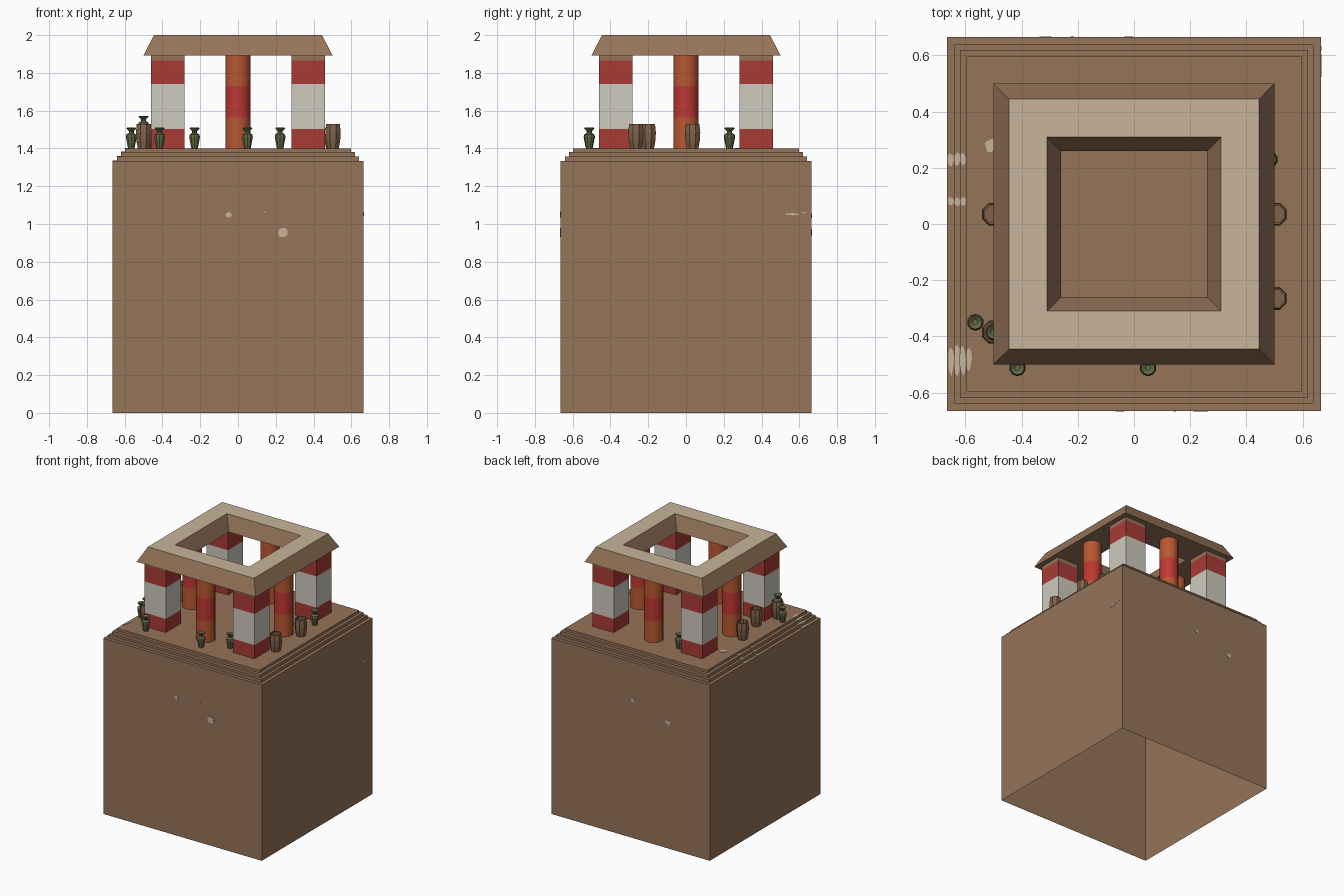
import bpy, bmesh, math, random
from mathutils import Vector

if "Cube" in bpy.data.objects:
    bpy.data.objects.remove(bpy.data.objects["Cube"])

random.seed(4)


def mat(name, hexcol):
    m = bpy.data.materials.new(name)
    lin = []
    for i in (0, 2, 4):
        c = int(hexcol[i:i + 2], 16) / 255
        lin.append(c / 12.92 if c <= 0.04045 else ((c + 0.055) / 1.055) ** 2.4)
    m.diffuse_color = (*lin, 1)
    m.use_nodes = True
    m.node_tree.nodes["Principled BSDF"].inputs["Base Color"].default_value = m.diffuse_color
    return m


CLAY = mat("clay_brown", "957459")
CREAM = mat("cream_plaster", "C8B49B")
RED = mat("dark_red", "A83B35")
WHITE = mat("off_white", "CECABE")
ORANGE = mat("burnt_orange", "B95832")
BRIGHT = mat("bright_red", "BE3833")
OLIVE = mat("olive_green", "666B47")
JAR = mat("jar_brown", "80624A")


def finish(name, bm, mats, rule=None, smooth=False):
    bmesh.ops.recalc_face_normals(bm, faces=bm.faces)
    for f in bm.faces:
        if rule:
            f.material_index = rule(f)
    me = bpy.data.meshes.new(name)
    bm.to_mesh(me)
    bm.free()
    for m in mats:
        me.materials.append(m)
    ob = bpy.data.objects.new(name, me)
    bpy.context.collection.objects.link(ob)
    if smooth:
        bpy.context.view_layer.objects.active = ob
        ob.select_set(True)
        bpy.ops.object.shade_smooth_by_angle(angle=math.radians(40))
        ob.select_set(False)
    return ob


def lathe(name, profile, sides, mats, loc=(0, 0, 0), square=False, rule=None,
          closed=False, cap_bottom=True, cap_top=True, smooth=False):
    """Stack rings of (radius, z); square=True treats radius as half width."""
    bm = bmesh.new()
    rings = []
    for r, z in profile:
        rr = r * math.sqrt(2) if square else r
        rings.append([bm.verts.new((
            loc[0] + rr * math.cos(2 * math.pi * (i + 0.5) / sides),
            loc[1] + rr * math.sin(2 * math.pi * (i + 0.5) / sides),
            loc[2] + z)) for i in range(sides)])
    pairs = list(zip(rings, rings[1:]))
    if closed:
        pairs.append((rings[-1], rings[0]))
    for a, b in pairs:
        for i in range(sides):
            j = (i + 1) % sides
            bm.faces.new((a[i], a[j], b[j], b[i]))
    if not closed:
        if cap_bottom:
            bm.faces.new(rings[0][::-1])
        if cap_top:
            bm.faces.new(rings[-1])
    return finish(name, bm, mats, rule, smooth)


# Stepped podium, hollow and open underneath
lathe("podium", [(.665, 0), (.665, 1.333), (.64, 1.333), (.64, 1.357), (.62, 1.357),
                 (.62, 1.381), (.597, 1.381), (.597, 1.40)],
      4, [CLAY], square=True, cap_bottom=False)

# Roof ring: cream top, brown sloping sides
lathe("roof_ring", [(.50, 1.893), (.445, 2.0), (.31, 2.0), (.26, 1.893)], 4, [CLAY, CREAM],
      square=True, closed=True,
      rule=lambda f: 1 if f.calc_center_median().z > 1.99 else 0)


def band_rule(limits):
    """Pick a material slot by face height: limits are (top z, slot)."""
    def rule(f):
        z = f.calc_center_median().z
        return next((s for top, s in limits if z < top), limits[-1][1])
    return rule


# Four square corner pillars with painted bands
for sx in (-1, 1):
    for sy in (-1, 1):
        lathe("corner_pillar", [(.0895, z) for z in (1.40, 1.503, 1.74, 1.865, 1.893)],
              4, [RED, WHITE, CLAY], loc=(.372 * sx, .372 * sy, 0), square=True,
              rule=band_rule([(1.503, 0), (1.74, 1), (1.865, 0), (3, 2)]))

# Four round columns in the middle of each side
for x, y in ((0, -.385), (0, .385), (-.385, 0), (.385, 0)):
    lathe("round_column", [(.067, z) for z in (1.40, 1.565, 1.73, 1.893)], 16,
          [ORANGE, BRIGHT], loc=(x, y, 0), smooth=True,
          rule=band_rule([(1.565, 0), (1.73, 1), (3, 0)]))

# Brown storage jars, open with a recessed mouth
JAR_PROFILE = [(.033, 0), (.041, .04), (.044, .085), (.039, .13), (.033, .13), (.033, .10)]
for x, y in ((-.50, -.385), (-.45, -.20), (-.50, .035), (.503, .035), (.503, -.265)):
    lathe("storage_jar", JAR_PROFILE, 8, [JAR], loc=(x, y, 1.40))

# Green vases, one standing inside a jar
VASE_PROFILE = [(.018, 0), (.024, .03), (.030, .06), (.028, .073), (.014, .082),
                (.014, .092), (.028, .106), (.024, .11), (.010, .10)]
for x, y, z in ((-.565, -.35, 1.40), (-.415, -.512, 1.40), (.05, -.512, 1.40),
                (.223, -.41, 1.40), (-.23, .41, 1.40), (.483, .23, 1.40),
                (-.50, -.385, 1.463)):
    lathe("vase", VASE_PROFILE, 10, [OLIVE], loc=(x, y, z))


def chip(name, centre, u, v, ru, rv):
    """Thin irregular plate of bare plaster lying in the u, v plane."""
    bm = bmesh.new()
    c, u, v = Vector(centre), Vector(u), Vector(v)
    n = u.cross(v) * 0.003
    pts = []
    for i in range(9):
        a, k = 2 * math.pi * i / 9, random.uniform(.8, 1.1)
        pts.append(c + u * ru * k * math.cos(a) + v * rv * k * math.sin(a))
    low = [bm.verts.new(p - n) for p in pts]
    top = [bm.verts.new(p + n) for p in pts]
    bm.faces.new(low[::-1])
    bm.faces.new(top)
    for i in range(9):
        j = (i + 1) % 9
        bm.faces.new((low[i], low[j], top[j], top[i]))
    finish(name, bm, [CREAM])


# Plaster chips on the podium walls
X, Y, Z = (1, 0, 0), (0, 1, 0), (0, 0, 1)
for x, z, ru, rv in ((-.05, 1.05, .018, .015), (.237, .957, .03, .026), (.145, 1.063, .005, .005)):
    chip("front_chip", (x, -.665, z), X, Z, ru, rv)
for x, z, r in ((-.02, 1.045, .016), (-.22, 1.05, .006), (-.315, .957, .024)):
    chip("back_chip", (x, .665, z), X, Z, r, r * .8)
chip("right_chip", (.665, .56, 1.052), Y, Z, .04, .006)
chip("right_chip", (.665, .625, 1.06), Y, Z, .01, .004)

# Plaster chips across the left-hand steps, one plate per tread
for y, r in ((.23, .024), (.08, .017), (-.485, .055)):
    for x, z in ((-.652, 1.333), (-.63, 1.357), (-.609, 1.381)):
        chip("step_chip", (x, y, z), X, Y, .0115, r)
chip("top_chip", (-.588, -.48, 1.40), X, Y, .011, .04)
chip("top_chip", (-.51, .28, 1.40), X, Y, .022, .024)
